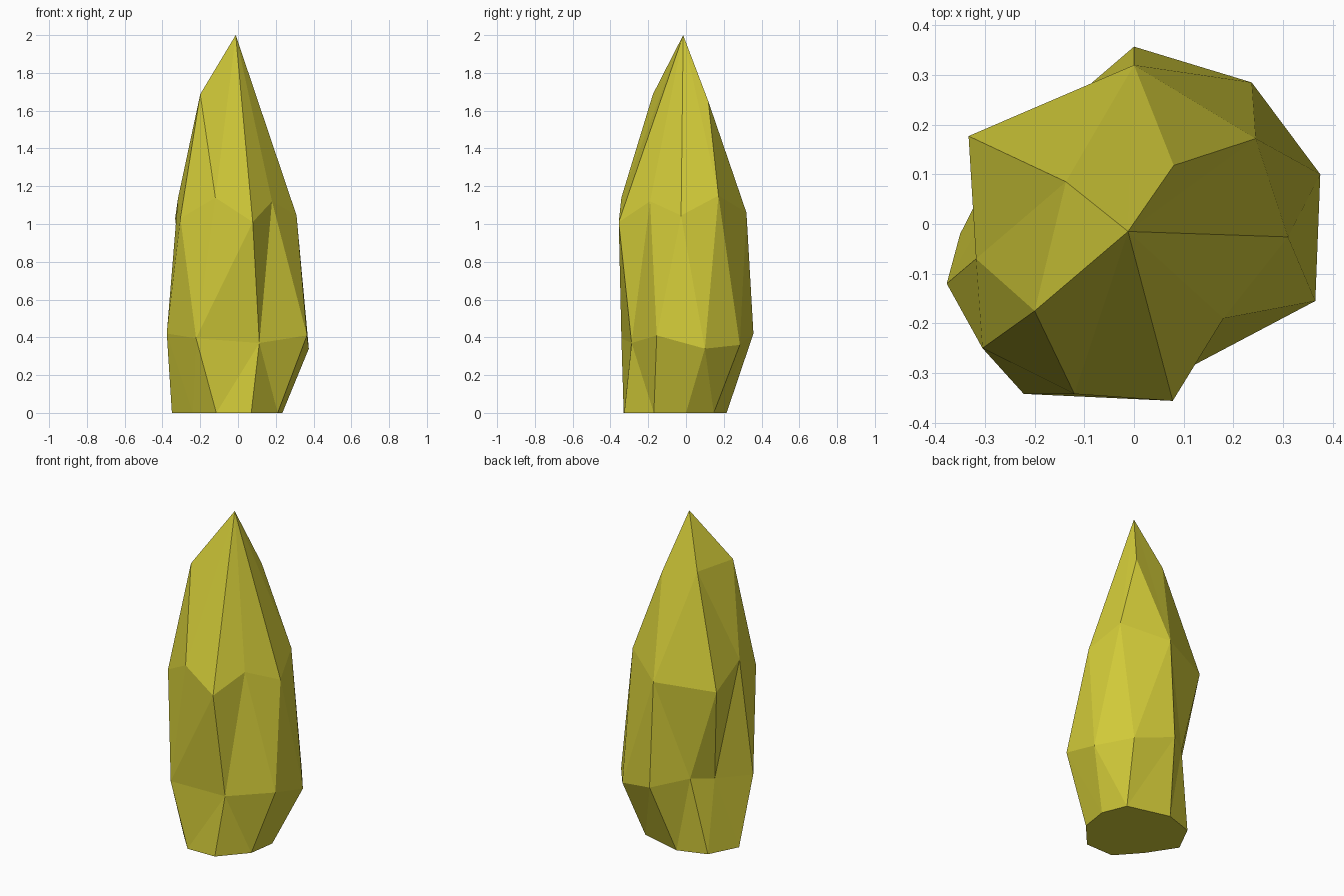
import bpy, bmesh

if "Cube" in bpy.data.objects:
    bpy.data.objects.remove(bpy.data.objects["Cube"])

# Cross-sections of the crystal, nine corners each, clockwise from the back
BASE = [(-.085, .215, 0), (.175, .147, 0), (.235, 0, 0), (.21, -.17, 0), (.07, -.327, 0),
        (-.115, -.33, 0), (-.24, -.19, 0), (-.35, -.02, 0), (-.26, .157, 0)]
LOWER = [(0, .357, .42), (.237, .285, .36), (.375, .10, .34), (.365, -.155, .41), (.113, -.288, .37),
         (-.222, -.342, .395), (-.377, -.12, .42), (-.26, .09, .445), (-.174, .208, .465)]
UPPER = [(0, .32, 1.06), (.245, .172, 1.15), (.31, -.026, 1.045), (.18, -.19, 1.12), (.078, -.356, 1.01),
         (-.12, -.342, 1.14), (-.305, -.25, 1.03), (-.318, -.07, 1.135), (-.333, .177, 1.03)]
# Apex, then the three shoulder points: front left, back left, back right
TIP = [(-.012, -.015, 2), (-.2, -.175, 1.687), (-.137, .085, 1.69), (.08, .118, 1.65)]

bm = bmesh.new()
base, lower, upper, tip = [[bm.verts.new(p) for p in ring] for ring in (BASE, LOWER, UPPER, TIP)]


def band(top, bottom, splits):
    """Join two rings with triangles; each digit picks a facet's diagonal."""
    n = len(top)
    for k, s in enumerate(splits):
        a, b, c, d = top[k], top[(k + 1) % n], bottom[(k + 1) % n], bottom[k]
        for tri in ((a, b, c), (a, c, d)) if s == "1" else ((a, b, d), (b, c, d)):
            bm.faces.new(tri)


band(lower, base, "100011111")
band(upper, lower, "111110000")
bm.faces.new(base)

# Pointed cap: facets around the apex and shoulders
apex, sf, sb, sr = tip
for k, peak in enumerate((sr, apex, apex, apex, apex, sf, sf, sb, sb)):
    bm.faces.new((peak, upper[k], upper[(k + 1) % 9]))
for tri in ((apex, sr, upper[1]), (apex, upper[5], sf), (sf, upper[7], sb),
            (apex, sf, sb), (apex, sb, upper[0]), (apex, upper[0], sr)):
    bm.faces.new(tri)

bmesh.ops.recalc_face_normals(bm, faces=bm.faces)
mesh = bpy.data.meshes.new("crystal")
bm.to_mesh(mesh)
bm.free()

# Yellow mineral colour
mat = bpy.data.materials.new("yellow_crystal")
mat.diffuse_color = (.64, .59, .04, 1)
mat.use_nodes = True
mat.node_tree.nodes["Principled BSDF"].inputs["Base Color"].default_value = mat.diffuse_color
mesh.materials.append(mat)
bpy.context.collection.objects.link(bpy.data.objects.new("crystal", mesh))
